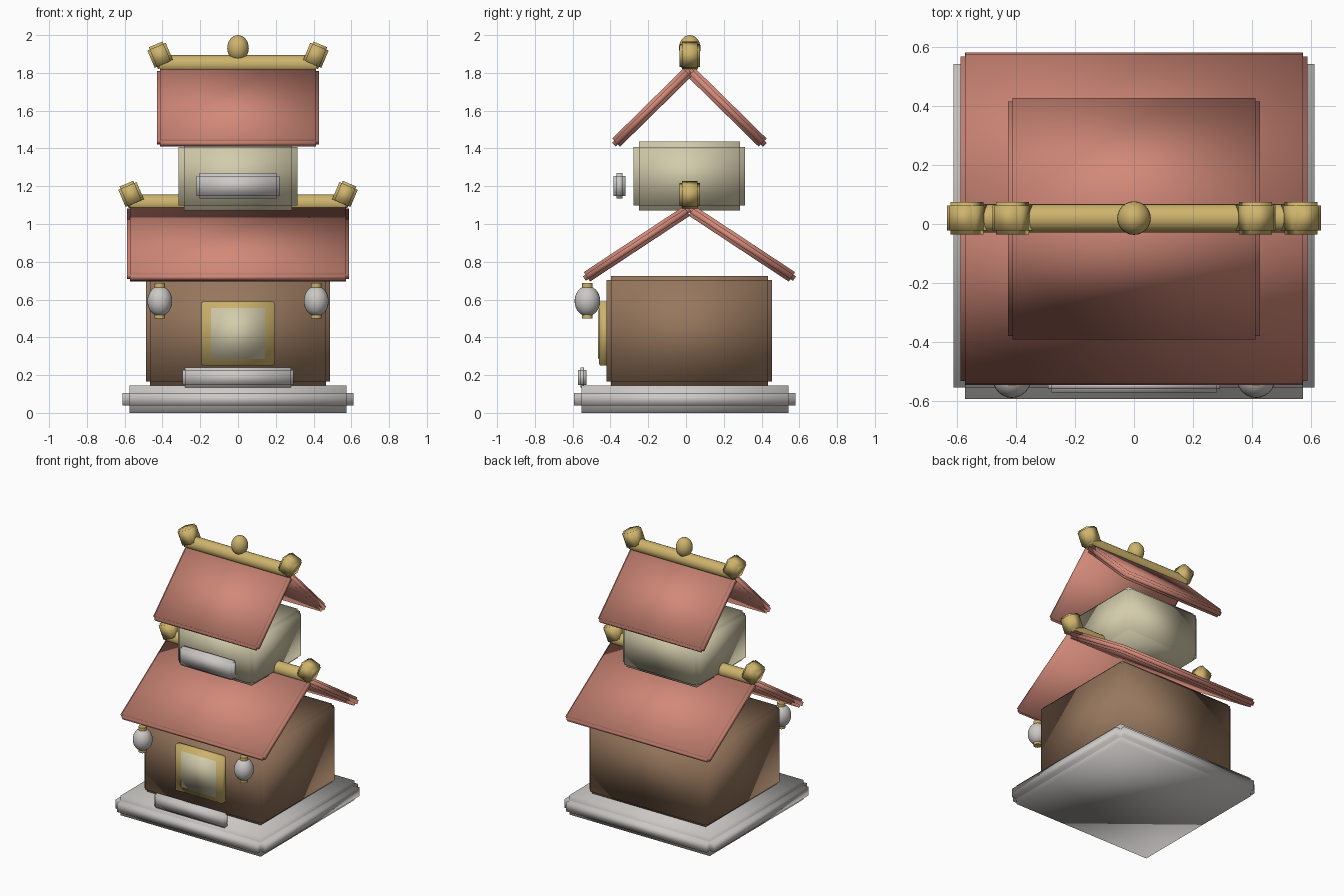
import bpy, bmesh, math
from mathutils import Matrix, Vector

default = bpy.data.objects.get("Cube")
if default:
    bpy.data.objects.remove(default, do_unlink=True)

MID = 0.018  # depth centre of the house


def material(name, rgb):
    m = bpy.data.materials.new(name)
    m.use_nodes = True
    m.diffuse_color = (*rgb, 1)
    m.node_tree.nodes["Principled BSDF"].inputs["Base Color"].default_value = (*rgb, 1)
    return m


ROOF = material("terracotta", (0.64, 0.25, 0.19))
WOOD = material("brown", (0.31, 0.185, 0.11))
CREAM = material("cream", (0.65, 0.60, 0.41))
GOLD = material("gold", (0.61, 0.45, 0.15))
STONE = material("pale grey", (0.60, 0.58, 0.56))


def finish(name, bm, mat, loc, rot=(0, 0, 0)):
    mesh = bpy.data.meshes.new(name)
    for f in bm.faces:
        f.smooth = True
    bm.to_mesh(mesh)
    bm.free()
    mesh.materials.append(mat)
    ob = bpy.data.objects.new(name, mesh)
    ob.location, ob.rotation_euler = loc, rot
    bpy.context.collection.objects.link(ob)
    return ob


def notched_box(name, mat, loc, size, notch, rot=(0, 0, 0)):
    """Box with stepped edges: three crossing blocks, each full size on one axis."""
    bm = bmesh.new()
    for axis in range(3):
        dims = [s if i == axis else s - 2 * notch for i, s in enumerate(size)]
        bmesh.ops.create_cube(bm, size=1, matrix=Matrix.Diagonal((*dims, 1)))
    return finish(name, bm, mat, loc, rot)


def ellipsoid(name, mat, loc, radii):
    bm = bmesh.new()
    bmesh.ops.create_uvsphere(bm, u_segments=24, v_segments=14, radius=1,
                              matrix=Matrix.Diagonal((*radii, 1)))
    return finish(name, bm, mat, loc)


def cylinder(name, mat, loc, radius, length, rot=(0, 0, 0)):
    bm = bmesh.new()
    bmesh.ops.create_cone(bm, cap_ends=True, segments=20, radius1=radius,
                          radius2=radius, depth=length)
    ob = finish(name, bm, mat, loc, rot)
    bpy.context.view_layer.objects.active = ob
    ob.select_set(True)
    bpy.ops.object.shade_smooth_by_angle(angle=math.radians(40))
    ob.select_set(False)
    return ob


def gable_roof(name, width, ridge_z, length, pitch):
    """Two sloping slabs meeting at the ridge."""
    for side, label in ((-1, "front"), (1, "back")):
        reach = length / 2
        loc = (0, MID + side * reach * math.cos(pitch), ridge_z - reach * math.sin(pitch))
        notched_box(f"{name}_{label}", ROOF, loc, (width, length, 0.06), 0.016,
                    (-side * pitch, 0, 0))


def ridge(name, half, z):
    """Round ridge beam with a tilted block on each end."""
    cylinder(f"{name}_beam", GOLD, (0, MID + 0.002, z), 0.048, 2 * half, (0, math.pi / 2, 0))
    for side, label in ((-1, "right"), (1, "left")):
        notched_box(f"{name}_end_{label}", GOLD, (side * half, MID + 0.002, z + 0.047),
                    (0.105, 0.11, 0.125), 0.013, (0, side * math.radians(23), 0))


# Base and lower storey
notched_box("base", STONE, (0, -0.006, 0.072), (1.225, 1.174, 0.144), 0.039)
notched_box("lower_walls", WOOD, (0, MID, 0.435), (0.974, 0.876, 0.58), 0.022)
notched_box("front_step", STONE, (0, -0.549, 0.187), (0.585, 0.044, 0.104), 0.012)

# Door with a pane
notched_box("door_frame", GOLD, (0, -0.43, 0.42), (0.387, 0.06, 0.34), 0.005)
notched_box("door_pane", CREAM, (0, -0.44, 0.42), (0.285, 0.05, 0.268), 0.003)

# Lanterns
for side, label in ((-1, "right"), (1, "left")):
    x = side * 0.414
    ellipsoid(f"lantern_{label}", STONE, (x, -0.522, 0.592), (0.066, 0.068, 0.08))
    for z, end in ((0.673, "top"), (0.515, "bottom")):
        cylinder(f"lantern_cap_{end}_{label}", GOLD, (x, -0.522, z), 0.028, 0.028)

# Lower roof
gable_roof("lower_roof", 1.176, 1.078, 0.666, math.radians(33.4))
ridge("lower_ridge", 0.566, 1.109)

# Upper storey with its front panel
notched_box("upper_walls", CREAM, (0, MID, 1.253), (0.63, 0.59, 0.365), 0.028)
notched_box("balcony_panel", STONE, (0, -0.352, 1.202), (0.44, 0.062, 0.136), 0.015)

# Upper roof and finial
gable_roof("upper_roof", 0.856, 1.812, 0.56, math.radians(44.5))
ridge("upper_ridge", 0.412, 1.846)
ellipsoid("finial", GOLD, (0, MID + 0.002, 1.931), (0.057, 0.057, 0.069))
